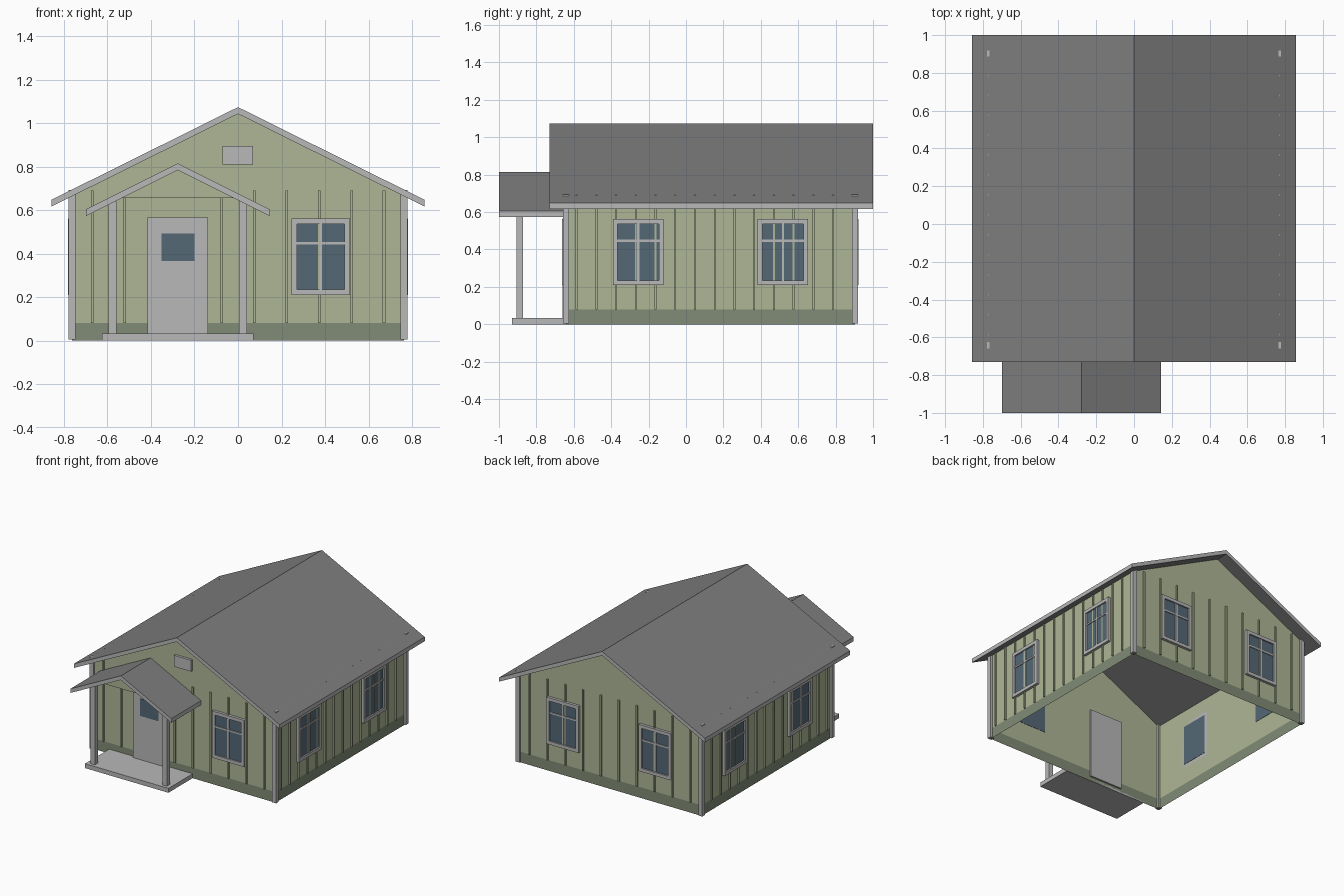
import bpy, bmesh
from math import radians
from mathutils import Matrix, Vector

if "Cube" in bpy.data.objects:
    bpy.data.objects.remove(bpy.data.objects["Cube"])


def mat(name, c):
    m = bpy.data.materials.new(name)
    m.diffuse_color = (*c, 1)
    m.use_nodes = True
    m.node_tree.nodes["Principled BSDF"].inputs["Base Color"].default_value = m.diffuse_color
    return m


SIDING = mat("siding_green", (0.42, 0.47, 0.30))
BASE = mat("base_green", (0.22, 0.26, 0.18))
TRIM = mat("trim_grey", (0.48, 0.48, 0.48))
ROOF = mat("roof_grey", (0.21, 0.21, 0.21))
GLASS = mat("window_glass", (0.09, 0.14, 0.18))

WX, Y0, Y1 = 0.762, -0.642, 0.903      # wall planes
RIDGE, SLOPE, THICK = 1.073, 0.4965, 0.031
EAVE = RIDGE - THICK - SLOPE * WX      # wall top at the sides


def finish(name, bm, mats, matrix=None):
    me = bpy.data.meshes.new(name)
    bm.to_mesh(me)
    bm.free()
    for m in mats:
        me.materials.append(m)
    if matrix:
        me.transform(matrix)
    ob = bpy.data.objects.new(name, me)
    bpy.context.collection.objects.link(ob)
    return ob


def boxes(name, spans, m, matrix=None):
    """One object made of boxes, each (x0, x1, y0, y1, z0, z1)."""
    bm = bmesh.new()
    for x0, x1, y0, y1, z0, z1 in spans:
        c = Vector((x0 + x1, y0 + y1, z0 + z1)) / 2
        bmesh.ops.create_cube(bm, size=1, matrix=Matrix.Translation(c)
                              @ Matrix.Diagonal((x1 - x0, y1 - y0, z1 - z0, 1)))
    return finish(name, bm, [m], matrix)


def sheets(name, polys, m):
    bm = bmesh.new()
    for p in polys:
        bm.faces.new([bm.verts.new(v) for v in p])
    bmesh.ops.remove_doubles(bm, verts=bm.verts, dist=1e-5)
    return finish(name, bm, [m])


def gable_roof(name, cx, half, ridge, slope, y0, y1):
    """Bent slab: dark top and underside, light edges."""
    e = ridge - half * slope
    prof = [(cx - half, e), (cx, ridge), (cx + half, e),
            (cx + half, e - THICK), (cx, ridge - THICK), (cx - half, e - THICK)]
    bm = bmesh.new()
    f = bm.faces.new([bm.verts.new((x, y0, z)) for x, z in prof])
    r = bmesh.ops.extrude_face_region(bm, geom=[f])
    bmesh.ops.translate(bm, vec=(0, y1 - y0, 0),
                        verts=[v for v in r["geom"] if isinstance(v, bmesh.types.BMVert)])
    bmesh.ops.recalc_face_normals(bm, faces=bm.faces)
    for f in bm.faces:
        f.material_index = 0 if abs(f.normal.z) > 0.5 else 1
    finish(name, bm, [ROOF, TRIM])


def on_wall(side, u=0):
    """Matrix from a front-facing local frame (wall at y = 0) to a wall."""
    place = {"front": ((u, Y0, 0), 0), "back": ((u, Y1, 0), 180),
             "right": ((WX, u, 0), 90), "left": ((-WX, u, 0), -90)}
    loc, ang = place[side]
    return Matrix.Translation(loc) @ Matrix.Rotation(radians(ang), 4, "Z")


def window(name, side, u):
    m = on_wall(side, u)
    w, z0, z1, t, d = 0.135, 0.21, 0.562, 0.025, -0.02
    boxes(name + "_frame", [(-w, w, d, 0, z0, z0 + t), (-w, w, d, 0, z1 - t, z1),
                            (-w, -w + t, d, 0, z0 + t, z1 - t),
                            (w - t, w, d, 0, z0 + t, z1 - t),
                            (-0.006, 0.006, -0.015, 0, z0 + t, z1 - t),
                            (-w + t, w - t, -0.015, 0, 0.441, 0.453)], TRIM, m)
    boxes(name + "_glass", [(-w + t, w - t, -0.009, 0.002, z0 + t, z1 - t)], GLASS, m)


# walls: open shell with a darker base band and gable ends
ring = [(-WX, Y0), (WX, Y0), (WX, Y1), (-WX, Y1)]


def band(z0, z1):
    return [[(*a, z0), (*b, z0), (*b, z1), (*a, z1)]
            for a, b in zip(ring, ring[1:] + ring[:1])]


gables = [[(-s * WX, y, EAVE), (s * WX, y, EAVE), (0, y, RIDGE - THICK)]
          for s, y in ((1, Y0), (-1, Y1))]
sheets("wall_base", band(0, 0.08), BASE)
sheets("walls", band(0.08, EAVE) + gables, SIDING)

# vertical battens on all four walls
for side in ("front", "back"):
    xs = [-0.67 + 0.149 * k for k in range(10)]
    if side == "front":
        xs = [x for x in xs if not -0.42 < x < -0.13]
    boxes(side + "_battens", [(x - 0.006, x + 0.006, -0.011, 0, 0.08, 0.69) for x in xs],
          SIDING, on_wall(side))
for side, s in (("right", 1), ("left", -1)):
    ys = [-0.585 + 0.1055 * k for k in range(14)]
    boxes(side + "_battens", [(s * y - 0.005, s * y + 0.005, -0.011, 0, 0.08, 0.69)
                              for y in ys], SIDING, on_wall(side))

# corner posts
boxes("corner_posts", [(x - 0.016, x + 0.016, y - 0.016, y + 0.016, 0.005, 0.693)
                       for x in (-0.762, 0.762) for y in (-0.642, 0.903)], TRIM)

# roofs
gable_roof("main_roof", 0, 0.858, RIDGE, SLOPE, -0.73, 1.0)
gable_roof("porch_roof", -0.277, 0.421, 0.815, 0.5, -1.0, -0.645)

# windows
window("front_window", "front", 0.38)
for i, u in enumerate((-0.385, 0.385)):
    window(f"back_window_{i + 1}", "back", u)
for side in ("right", "left"):
    for i, u in enumerate((-0.255, 0.518)):
        window(f"{side}_window_{i + 1}", side, u)

# door and gable vent
boxes("door", [(-0.415, -0.137, Y0 - 0.018, Y0 + 0.012, 0.033, 0.565)], TRIM)
boxes("door_glass", [(-0.352, -0.2, Y0 - 0.022, Y0 - 0.012, 0.365, 0.493)], GLASS)
boxes("gable_vent", [(-0.072, 0.07, Y0 - 0.018, Y0, 0.81, 0.895)], TRIM)

# porch slab, posts and small gable infill
boxes("porch_slab", [(-0.625, 0.071, -0.93, Y0, 0, 0.033)], TRIM)
boxes("porch_posts", [(x - 0.018, x + 0.018, -0.907, -0.871, 0.033, 0.64)
                      for x in (-0.577, 0.023)], TRIM)
sheets("porch_gable", [[(-0.535, -0.889, 0.655), (-0.019, -0.889, 0.655),
                        (-0.277, -0.889, 0.784)]], SIDING)
